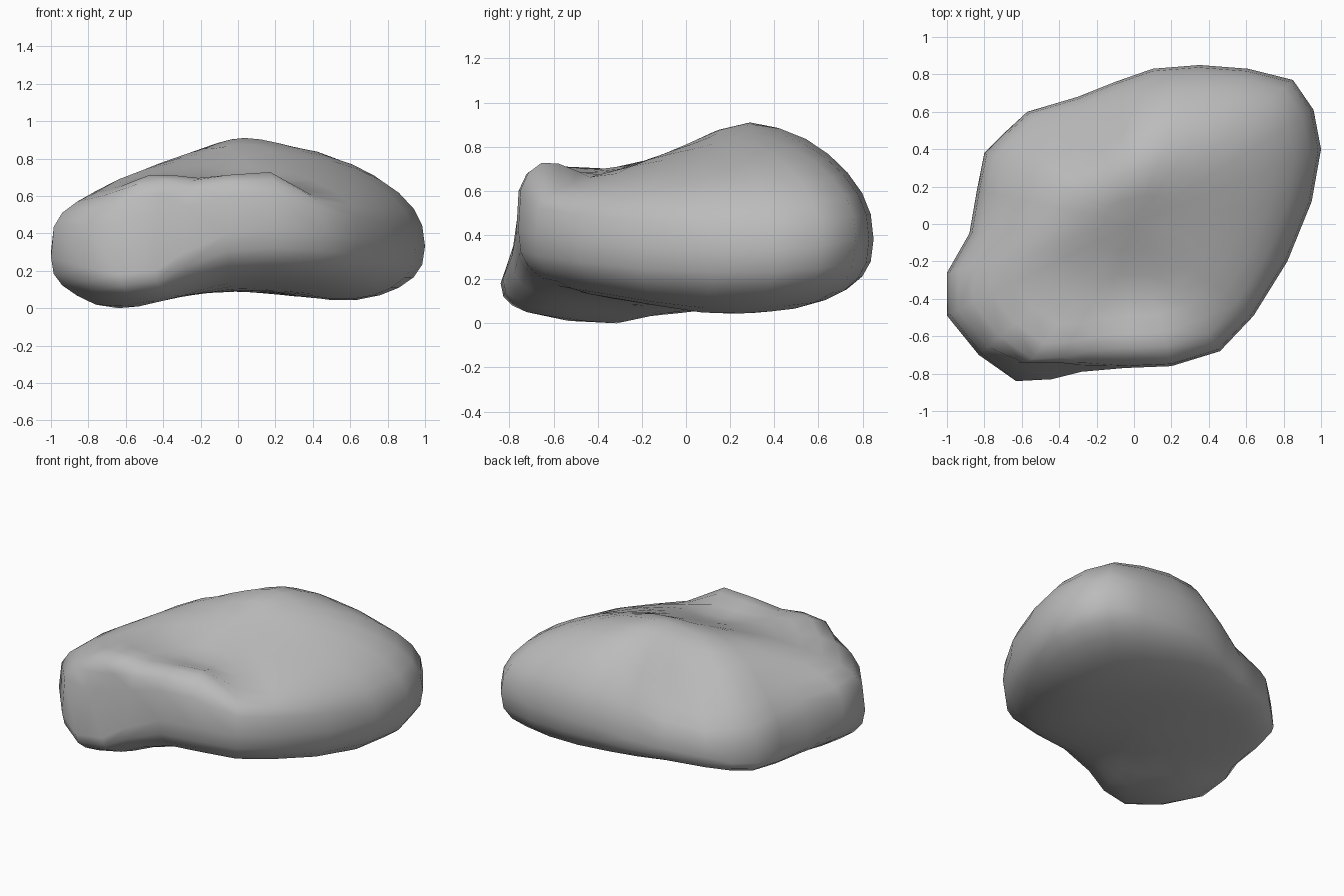
import bpy, bmesh
from math import hypot, sqrt

default = bpy.data.objects.get("Cube")
if default:
    bpy.data.objects.remove(default, do_unlink=True)

# Widest outline of the boulder: x, y, height
RIM = [(-1, -.26, .3), (-.88, -.05, .2), (-.84, .18, .18), (-.8, .38, .19),
       (-.69, .49, .2), (-.57, .6, .25), (-.3, .68, .27), (-.1, .76, .31),
       (.1, .83, .37), (.35, .85, .38), (.61, .83, .38), (.85, .77, .38),
       (.96, .61, .35), (1, .4, .33), (.95, .12, .33), (.82, -.2, .34),
       (.64, -.49, .37), (.46, -.68, .4), (.2, -.76, .42), (-.05, -.77, .4),
       (-.28, -.79, .3), (-.44, -.83, .2), (-.63, -.84, .18),
       (-.83, -.7, .22), (-1, -.49, .27)]

# Summit, ridges, horn and hollow on the upper side
CROWN = [(-.05, .3, .895), (.33, .3, .855), (.72, .35, .71), (.4, .6, .78),
         (0, .6, .74), (-.25, .2, .83), (-.4, .1, .78), (-.55, 0, .72),
         (-.5, .35, .63), (-.25, .6, .51), (-.4, .5, .51), (-.7, .25, .52),
         (-.8, -.2, .6), (-.7, -.5, .62), (-.43, -.66, .71), (-.13, -.67, .69),
         (.12, -.66, .74), (.35, -.57, .62), (.15, -.2, .73), (-.3, -.2, .73),
         (-.35, -.5, .7), (.05, -.45, .67), (.5, -.2, .69), (.05, .05, .83),
         (.35, -.4, .66)]

# Hollow belly and low lobes on the under side
BELLY = [(-.7, -.4, 0), (-.4, -.4, .04), (-.85, -.35, .07), (0, -.1, .09),
         (0, -.5, .14), (.3, -.5, .15), (.65, .1, .05), (.3, .1, .07),
         (.3, .6, .1), (.65, .6, .1), (-.4, .3, .1), (-.6, .1, .06),
         (-.78, -.05, .08)]

RINGS = (.985, .94, .86, .76, .64, .5, .35, .18)


def front_wall(x):
    """How far forward the wall may reach, set back above the low lobe."""
    return -.775 + .045 * max(0, 1 - abs(x + .5) / .4)


def no_wall(x):
    return -1


def crown_power(x, y):
    """Squareness of the upper profile, greater toward the steep front wall."""
    r = hypot(x, y) or 1
    return 2.3 + 1.6 * max(0, -y / r) + .7 * max(0, -x / r)


def belly_power(x, y):
    return 2.6


def fullness(t, n):
    return (1 - t ** n) ** (1 / n)


def locate(x, y):
    """Fraction of the way to the rim, and the rim height in that direction."""
    for (ax, ay, az), (bx, by, bz) in zip(RIM, RIM[1:] + RIM[:1]):
        det = ax * by - ay * bx
        u, v = (x * by - y * bx) / det, (ax * y - ay * x) / det
        if u >= 0 and v >= 0 and u + v > 0:
            return u + v, (u * az + v * bz) / (u + v)
    return 0, .35


def solve(rows):
    """Gauss-Jordan elimination of an augmented matrix."""
    size = len(rows)
    for c in range(size):
        p = max(range(c, size), key=lambda r: abs(rows[r][c]))
        rows[c], rows[p] = rows[p], rows[c]
        rows[c] = [value / rows[c][c] for value in rows[c]]
        for r in range(size):
            if r != c:
                k = rows[r][c]
                rows[r] = [a - k * b for a, b in zip(rows[r], rows[c])]
    return [row[-1] for row in rows]


def kernel(a, b):
    return sqrt((a[0] - b[0]) ** 2 + (a[1] - b[1]) ** 2 + .015)


def make_field(points, power):
    """Smooth surface of depths that passes through the given heights."""
    depths = []
    for x, y, z in points:
        t, rim_z = locate(x, y)
        depths.append(rim_z + (z - rim_z) / fullness(min(t, .93), power(x, y)))
    mean = sum(depths) / len(depths)
    weights = solve([[kernel(p, q) for q in points] + [d - mean]
                     for p, d in zip(points, depths)])
    return lambda x, y: mean + sum(w * kernel((x, y), p)
                                   for w, p in zip(weights, points))


def add_shell(bm, rim_verts, points, power, wall):
    """Close one side of the rim with shrinking rings and a centre fan."""
    field = make_field(points, power)
    previous = rim_verts
    for t in RINGS:
        ring = []
        for x, y, z in RIM:
            px, py = x * t, y * t
            height = z + (field(px, py) - z) * fullness(t, power(x, y))
            ring.append(bm.verts.new((px, max(py, wall(px)), height)))
        for i in range(len(ring)):
            bm.faces.new((previous[i - 1], previous[i], ring[i], ring[i - 1]))
        previous = ring
    centre = bm.verts.new((0, 0, field(0, 0)))
    for i in range(len(previous)):
        bm.faces.new((previous[i - 1], previous[i], centre))


# Boulder body
bm = bmesh.new()
rim_verts = [bm.verts.new(p) for p in RIM]
add_shell(bm, rim_verts, CROWN, crown_power, front_wall)
add_shell(bm, rim_verts, BELLY, belly_power, no_wall)
bmesh.ops.recalc_face_normals(bm, faces=bm.faces)

# Rest it on the floor
lowest = min(v.co.z for v in bm.verts)
bmesh.ops.translate(bm, verts=bm.verts, vec=(0, 0, -lowest))
for face in bm.faces:
    face.smooth = True

mesh = bpy.data.meshes.new("boulder")
bm.to_mesh(mesh)
bm.free()
boulder = bpy.data.objects.new("boulder", mesh)
bpy.context.collection.objects.link(boulder)

# Stone colour
stone = bpy.data.materials.new("grey stone")
stone.use_nodes = True
colour = (.5, .5, .5, 1)
stone.diffuse_color = colour
stone.node_tree.nodes["Principled BSDF"].inputs["Base Color"].default_value = colour
mesh.materials.append(stone)
